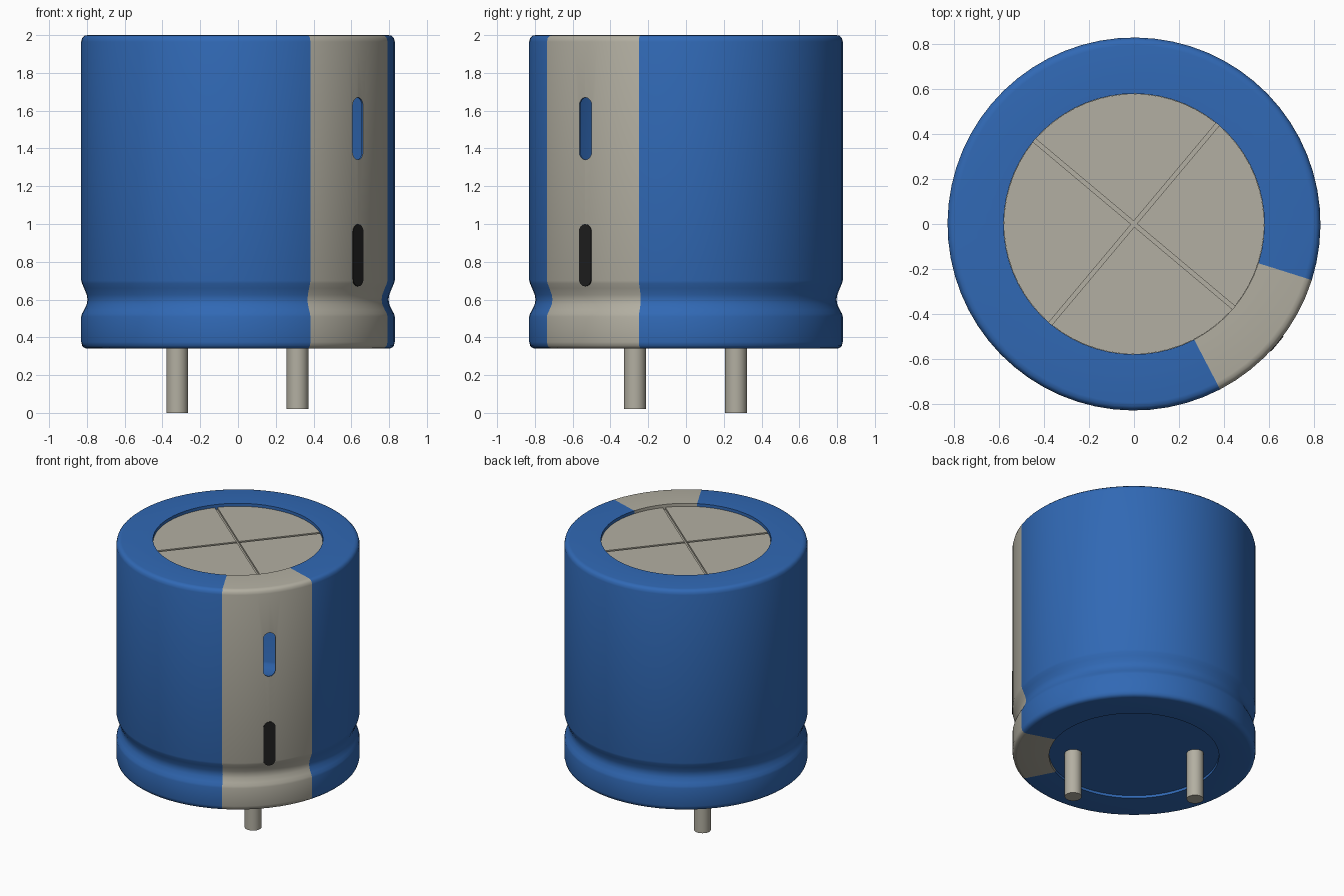
import bpy, bmesh, math
from mathutils import Matrix, Vector

if "Cube" in bpy.data.objects:
    bpy.data.objects.remove(bpy.data.objects["Cube"])

AXIS = math.radians(-40)   # direction of the stripe, slots and pins
STRIPE_HALF = math.radians(22.5)
SEGMENTS = 64
RADIUS = 0.83


def material(name, color):
    mat = bpy.data.materials.new(name)
    mat.use_nodes = True
    mat.diffuse_color = (*color, 1)
    mat.node_tree.nodes["Principled BSDF"].inputs["Base Color"].default_value = (*color, 1)
    return mat


blue = material("sleeve blue", (0.03, 0.14, 0.46))
grey = material("warm grey", (0.45, 0.43, 0.36))
black = material("mark black", (0.014, 0.014, 0.014))


def make_object(name, bm, mats, smooth=True):
    bmesh.ops.recalc_face_normals(bm, faces=bm.faces)
    mesh = bpy.data.meshes.new(name)
    bm.to_mesh(mesh)
    bm.free()
    obj = bpy.data.objects.new(name, mesh)
    bpy.context.collection.objects.link(obj)
    for mat in mats:
        mesh.materials.append(mat)
    if smooth:
        smooth_sharp(obj)
    return obj


def activate(obj):
    bpy.ops.object.select_all(action="DESELECT")
    obj.select_set(True)
    bpy.context.view_layer.objects.active = obj


def smooth_sharp(obj):
    activate(obj)
    bpy.ops.object.shade_smooth_by_angle(angle=math.radians(35))


def cylinder(name, radius, bottom, top, mat, x=0, y=0, sides=SEGMENTS):
    bm = bmesh.new()
    place = Matrix.Translation((x, y, (bottom + top) / 2)) @ Matrix.Rotation(AXIS, 4, "Z")
    bmesh.ops.create_cone(bm, cap_ends=True, segments=sides, radius1=radius,
                          radius2=radius, depth=top - bottom, matrix=place)
    return make_object(name, bm, [mat])


def prism(bm, outline, offset):
    face = bm.faces.new([bm.verts.new(p) for p in outline])
    new = bmesh.ops.extrude_face_region(bm, geom=[face])["geom"]
    bmesh.ops.translate(bm, vec=offset, verts=[v for v in new if isinstance(v, bmesh.types.BMVert)])


def slot(name, bottom, top, near, far, mats):
    # Upright rounded slot facing outward along the stripe direction
    half = 0.043
    outward = Vector((math.cos(AXIS), math.sin(AXIS), 0))
    side = Vector((-outward.y, outward.x, 0))
    outline = []
    for centre, start in ((top - half, 0), (bottom + half, math.pi)):
        for i in range(9):
            a = start + math.pi * i / 8
            outline.append(outward * near + side * half * math.cos(a)
                           + Vector((0, 0, centre + half * math.sin(a))))
    bm = bmesh.new()
    prism(bm, outline, outward * (far - near))
    return make_object(name, bm, mats, smooth=False)


# Sleeve: thin shell with rolled rims and a pinched groove
outer = [(0.58, 1.955), (0.58, 2.0), (0.795, 2.0), (0.812, 1.997), (0.825, 1.985), (RADIUS, 1.965),
         (RADIUS, 0.70), (0.826, 0.685), (0.815, 0.66), (0.801, 0.625), (0.797, 0.60),
         (0.801, 0.575), (0.815, 0.545), (0.826, 0.525), (RADIUS, 0.51),
         (RADIUS, 0.375), (0.825, 0.355), (0.812, 0.343), (0.795, 0.34), (0.58, 0.34), (0.58, 0.37)]
inner = [(r - 0.01, 1.17 + (z - 1.17) * 0.985) for r, z in reversed(outer) if r > 0.7]
loop = outer + inner
bm = bmesh.new()
rings = []
for s in range(SEGMENTS):
    a = AXIS + math.tau * s / SEGMENTS
    rings.append([bm.verts.new((r * math.cos(a), r * math.sin(a), z)) for r, z in loop])
for s in range(SEGMENTS):
    here, after = rings[s], rings[(s + 1) % SEGMENTS]
    turn = math.tau * (s + 0.5) / SEGMENTS
    in_stripe = min(turn, math.tau - turn) < STRIPE_HALF
    for i in range(len(loop)):
        j = (i + 1) % len(loop)
        face = bm.faces.new((here[i], after[i], after[j], here[j]))
        face.material_index = int(in_stripe and i < len(outer) - 1)
sleeve = make_object("sleeve", bm, [blue, grey], smooth=False)

# Upper slot cut through the sleeve wall
cutter = slot("slot_cutter", 1.34, 1.67, 0.75, 0.9, [blue])
cutter.hide_render = True
cut = sleeve.modifiers.new("upper slot", "BOOLEAN")
cut.operation = "DIFFERENCE"
cut.solver = "EXACT"
cut.object = cutter
activate(sleeve)
bpy.ops.object.modifier_apply(modifier=cut.name)
bpy.data.objects.remove(cutter)
smooth_sharp(sleeve)

# Lower slot is a painted mark
slot("polarity_mark", 0.67, 1.0, 0.825, 0.832, [black])

# Top cap: four raised quarters leave a cross of grooves
cylinder("cap_base", 0.58, 1.95, 1.963, grey)
bm = bmesh.new()
gap, cap_radius = 0.009, 0.579
edge = math.asin(gap / cap_radius)
for q in range(4):
    turn = Matrix.Rotation(AXIS + q * math.pi / 2, 3, "Z")
    outline = [turn @ Vector((gap, gap, 1.96))]
    for i in range(17):
        a = edge + (math.pi / 2 - 2 * edge) * i / 16
        outline.append(turn @ Vector((cap_radius * math.cos(a), cap_radius * math.sin(a), 1.96)))
    prism(bm, outline, Vector((0, 0, 0.018)))
make_object("cap_quarters", bm, [grey])

# Bottom plate and the two pins
cylinder("bottom_plate", 0.58, 0.36, 0.375, blue)
cylinder("left_pin", 0.058, 0.02, 0.37, grey, 0.315, -0.27, 24)
cylinder("right_pin", 0.058, 0.0, 0.37, grey, -0.322, 0.265, 24)
